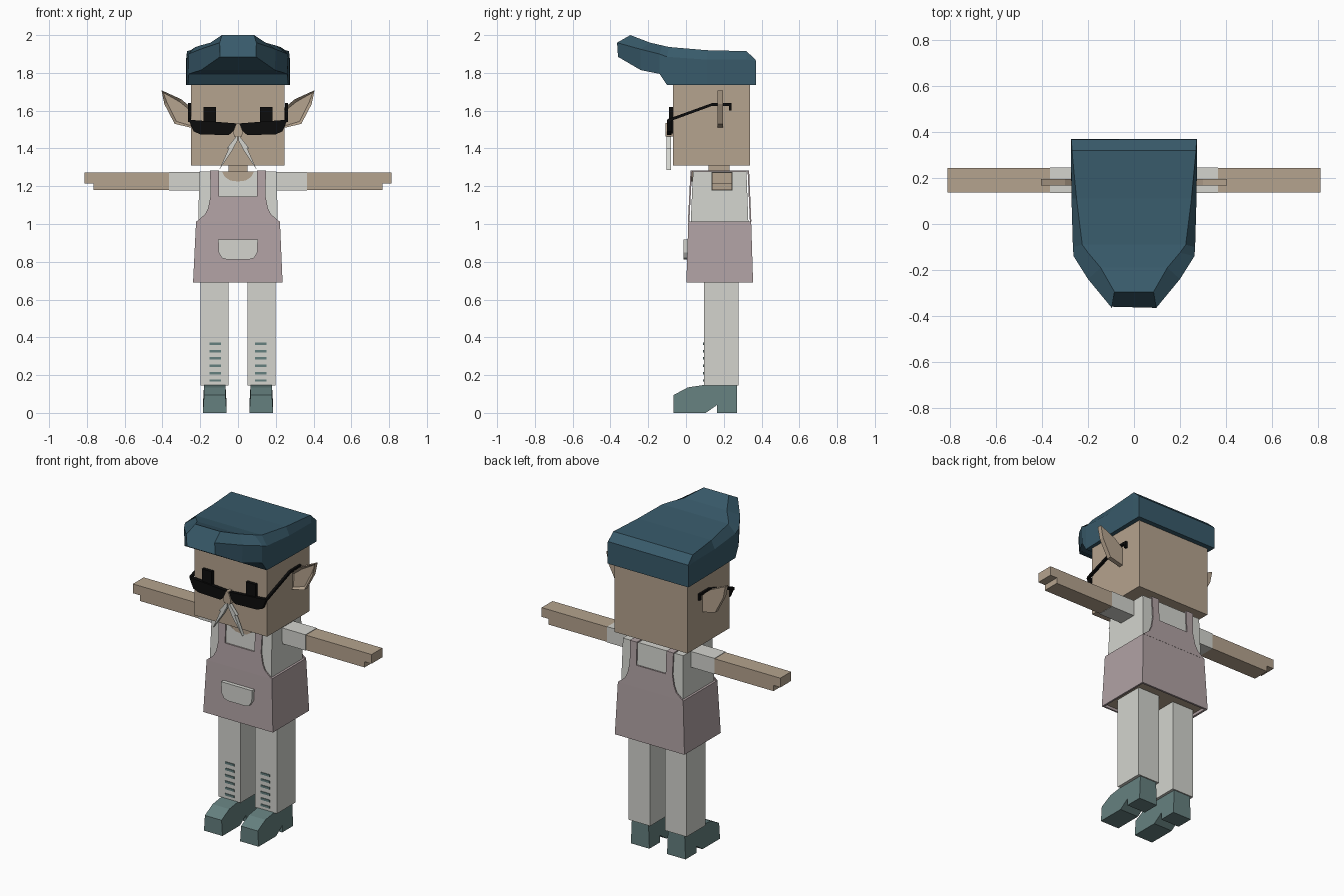
import bpy
import bmesh
from mathutils import Vector

cube = bpy.data.objects.get("Cube")
if cube:
    bpy.data.objects.remove(cube, do_unlink=True)


def material(name, rgb):
    """Flat material from 0-255 display colour, stored as linear values."""
    lin = [((c / 255 + 0.055) / 1.055) ** 2.4 for c in rgb] + [1.0]
    m = bpy.data.materials.new(name)
    m.use_nodes = True
    m.diffuse_color = lin
    m.node_tree.nodes["Principled BSDF"].inputs["Base Color"].default_value = lin
    return m


SKIN = material("skin tan", (181, 163, 142))
CLOTH = material("pale grey cloth", (211, 212, 206))
APRON = material("dusty pink apron", (177, 162, 164))
TEAL = material("boot teal", (101, 128, 127))
HAT = material("dark blue hat", (56, 90, 106))
BLACK = material("black", (12, 12, 12))


def finish(name, bm, mat):
    bmesh.ops.recalc_face_normals(bm, faces=bm.faces)
    me = bpy.data.meshes.new(name)
    bm.to_mesh(me)
    bm.free()
    me.materials.append(mat)
    ob = bpy.data.objects.new(name, me)
    bpy.context.collection.objects.link(ob)
    return ob


def loft(name, rings, mat):
    """Skin a list of equal-length rings of points and cap both ends."""
    bm = bmesh.new()
    rows = [[bm.verts.new(p) for p in ring] for ring in rings]
    n = len(rows[0])
    for a, b in zip(rows, rows[1:]):
        for i in range(n):
            j = (i + 1) % n
            bm.faces.new((a[i], a[j], b[j], b[i]))
    bm.faces.new(rows[0])
    bm.faces.new(rows[-1])
    return finish(name, bm, mat)


def rect(x0, x1, y0, y1, z):
    return [(x0, y0, z), (x1, y0, z), (x1, y1, z), (x0, y1, z)]


def box(name, x, y, z, mat):
    return loft(name, [rect(*x, *y, z[0]), rect(*x, *y, z[1])], mat)


def plate(name, pts, y, mat, s=1):
    """Extrude an x-z outline along y; s = -1 mirrors it."""
    return loft(name, [[(s * px, v, pz) for px, pz in pts] for v in y], mat)


def side_prism(name, pts, x, mat):
    """Extrude a y-z outline along x."""
    return loft(name, [[(v, py, pz) for py, pz in pts] for v in x], mat)


def mirrored(half):
    """Close a half outline across x = 0."""
    return half + [(-x, z) for x, z in reversed(half) if x > 0]


# Head and neck
box("head", (-.248, .247), (-.07, .34), (1.31, 1.76), SKIN)
box("neck", (-.05, .05), (.12, .23), (1.2, 1.32), SKIN)

# Hat: per station, bottom / shoulder / top points as (half width, y, z)
stations = [
    ((.275, .37, 1.735), (.275, .37, 1.865), (.272, .368, 1.87)),
    ((.275, .32, 1.735), (.275, .32, 1.87), (.27, .32, 1.915)),
    ((.272, .11, 1.735), (.272, .11, 1.87), (.25, .11, 1.92)),
    ((.266, -.1, 1.735), (.266, -.1, 1.885), (.225, -.09, 1.937)),
    ((.26, -.14, 1.795), (.263, -.14, 1.9), (.2, -.125, 1.945)),
    ((.195, -.24, 1.815), (.2, -.24, 1.925), (.145, -.19, 1.96)),
    ((.095, -.36, 1.885), (.097, -.365, 1.96), (.085, -.295, 2.0)),
]
loft("hat", [[p for p in st] + [(-x, y, z) for x, y, z in reversed(st)]
             for st in stations], HAT)

# Face: bridge, lenses, nose
lens = [(.262, 1.552), (.235, 1.49), (.2, 1.475), (.05, 1.47), (.015, 1.5)]
plate("sunglasses_front", mirrored([(0, 1.532)] + lens + [(0, 1.505)]),
      (-.1, -.078), BLACK)
plate("nose", mirrored([(.008, 1.535), (.026, 1.49), (.02, 1.462)]),
      (-.108, -.06), SKIN)

# Torso with a bare underside and neckline
loft("shirt", [rect(-.215, .215, .02, .335, .72),
               rect(-.21, .21, .025, .33, 1.01),
               rect(-.205, .205, .037, .32, 1.277)], CLOTH)
box("torso_underside", (-.225, .225), (.012, .343), (.705, .72), SKIN)
plate("neckline", mirrored([(.085, 1.278), (.07, 1.25), (.04, 1.23), (0, 1.225)]),
      (.029, .045), SKIN)

# Apron: skirt as an open-bottomed shell
loft("apron_skirt", [rect(-.22, .22, .015, .34, .72),
                     rect(-.225, .225, .012, .343, .69),
                     rect(-.238, .236, .002, .355, .69),
                     rect(-.222, .222, .012, .345, 1.012),
                     rect(-.205, .205, .03, .325, 1.014)], APRON)

# Apron bibs lean with the shirt, front and back
bib = mirrored([(.1, 1.145), (.1, 1.284), (.148, 1.284), (.145, 1.15),
                (.158, 1.085), (.175, 1.05), (.222, 1.012)])
for name, low, high in (("apron_bib_front", .014, .028),
                        ("apron_bib_back", .342, .33)):
    ob = plate(name, bib, (-.004, .004), APRON)
    for v in ob.data.vertices:
        t = (v.co.z - 1.012) / .272
        v.co.y += low + (high - low) * t

# Pocket
plate("apron_pocket", mirrored([(.105, .918), (.103, .85), (.085, .82), (.06, .812)]),
      (-.014, .02), CLOTH)

# Outlines shared by both sides
ear = [(.24, 1.61), (.3, 1.66), (.405, 1.708), (.39, 1.635), (.335, 1.53), (.24, 1.508)]
whisker = [(0, 1.475), (.06, 1.4), (.048, 1.402), (.1, 1.285), (.03, 1.39), (.004, 1.44)]
temple = [(-.095, 1.54), (-.095, 1.556), (.138, 1.64), (.24, 1.64), (.24, 1.6),
          (.228, 1.6), (.228, 1.626), (.14, 1.626)]
boot = [(-.065, 0), (-.065, .095), (.01, .135), (.09, .147), (.27, .147),
        (.27, 0), (.165, 0), (.165, .042), (.105, 0)]
arm = [(.36, 1.18), (.765, 1.18), (.765, 1.215), (.812, 1.215), (.812, 1.272), (.36, 1.272)]

for side, s in (("left", 1), ("right", -1)):
    def span(a, b):
        return tuple(sorted((s * a, s * b)))

    # Ear with a dished front
    ob = plate(side + "_ear", ear, (.168, .196), SKIN, s)
    bm = bmesh.new()
    bm.from_mesh(ob.data)
    front = [f for f in bm.faces if f.normal.y < -.9]
    bmesh.ops.inset_region(bm, faces=front, thickness=.016, depth=0)
    bmesh.ops.translate(bm, vec=Vector((0, .014, 0)),
                        verts=list({v for f in front for v in f.verts}))
    bm.to_mesh(ob.data)
    bm.free()

    # Eye, whisker and glasses temple
    box(side + "_eye", span(.116, .183), (-.09, -.068), (1.48, 1.62), BLACK)
    plate(side + "_moustache", whisker, (-.102, -.08), CLOTH, s)
    side_prism(side + "_temple", temple, span(.25, .264), BLACK)

    # Strap over the shoulder
    box(side + "_strap_top", span(.1, .148), (.026, .332), (1.277, 1.284), APRON)

    # Sleeve and arm with stepped fingers
    box(side + "_sleeve", span(.19, .365), (.135, .245), (1.178, 1.275), CLOTH)
    plate(side + "_arm", arm, (.138, .243), SKIN, s)

    # Trouser leg with laces
    box(side + "_leg", span(.05, .198), (.095, .277), (.145, .74), CLOTH)
    for i in range(6):
        z = .165 + i * .039
        box(f"{side}_lace_{i + 1}", span(.09, .152), (.091, .099), (z, z + .013), TEAL)

    # Boot, narrowed above the sole
    ob = side_prism(side + "_boot", boot, span(.06, .186), TEAL)
    for v in ob.data.vertices:
        if v.co.z > .09:
            v.co.x += (s * .123 - v.co.x) * .1
